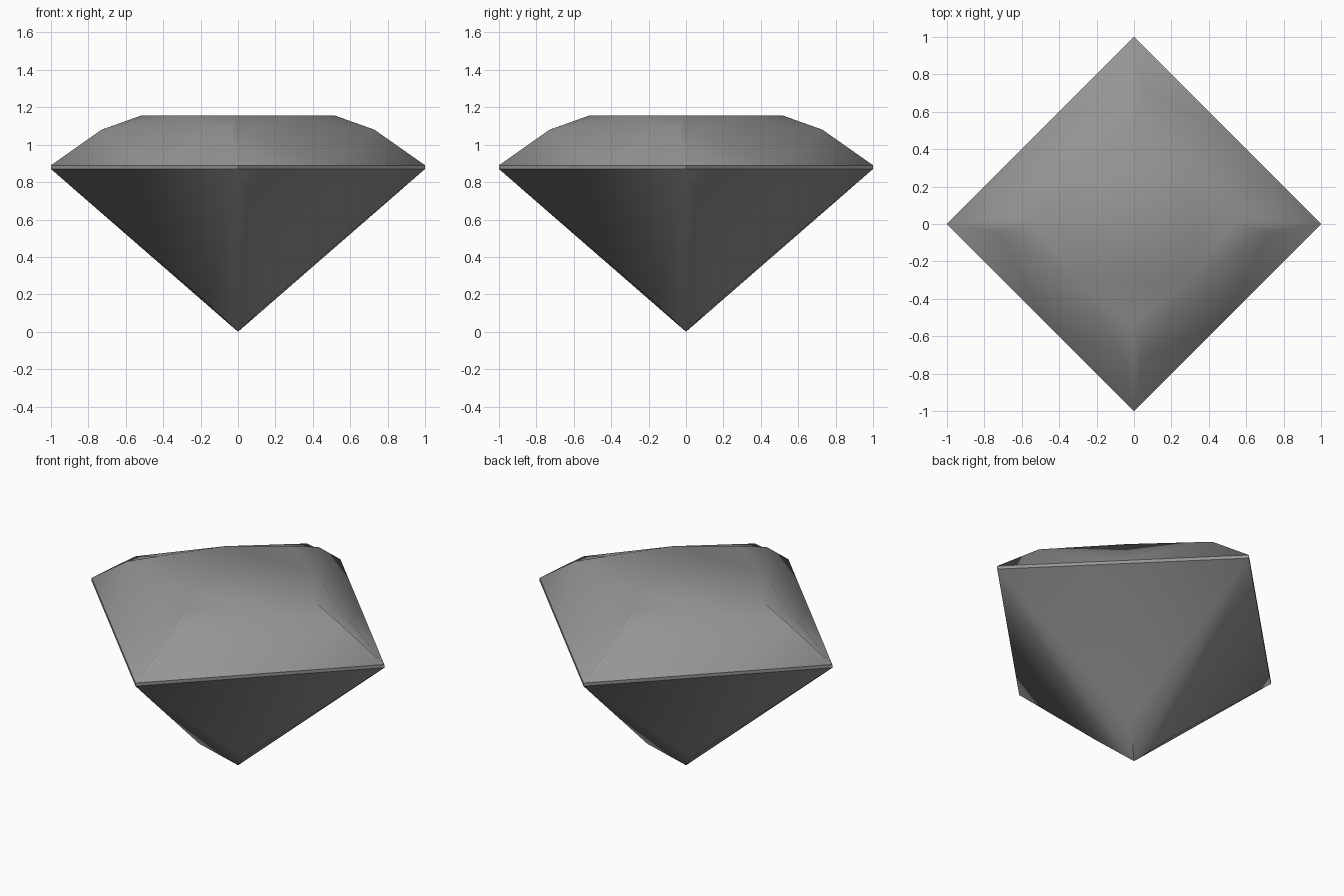
import bpy
import bmesh
from math import radians

cube = bpy.data.objects.get("Cube")
if cube:
    bpy.data.objects.remove(cube, do_unlink=True)

GIRDLE_LOW, GIRDLE_HIGH, TABLE_Z = 0.87, 0.89, 1.155

grey = bpy.data.materials.new("grey stone")
grey.use_nodes = True
colour = (0.3, 0.3, 0.3, 1)
grey.diffuse_color = colour
grey.node_tree.nodes["Principled BSDF"].inputs["Base Color"].default_value = colour

bm = bmesh.new()


def ring(x, y, z):
    """Four points, each a quarter turn from the last."""
    return [bm.verts.new(p) for p in ((x, y, z), (-y, x, z), (-x, -y, z), (y, -x, z))]


culet = bm.verts.new((0, 0, 0))
pavilion = ring(0.155, 0.155, 0.15)
low = ring(1, 0, GIRDLE_LOW)
high = ring(1, 0, GIRDLE_HIGH)
high_mid = ring(0.5, 0.5, GIRDLE_HIGH)
star_a = ring(0.73, 0.04, 1.08)
star_b = ring(0.73, -0.04, 1.08)
table_corner = ring(0.52, 0, TABLE_Z)
table_mid = ring(0.305, 0.305, TABLE_Z)

for i in range(4):
    n = (i + 1) % 4
    # Pavilion: one large facet per side and a narrow kite under each corner
    bm.faces.new((low[i], pavilion[i], low[n]))
    bm.faces.new((low[i], culet, pavilion[i]))
    bm.faces.new((low[i], pavilion[i - 1], culet))
    # Girdle band
    bm.faces.new((low[i], low[n], high[n], high_mid[i], high[i]))
    # Crown: girdle facets, corner kites, side kites and star facets
    bm.faces.new((high[i], high_mid[i], star_a[i]))
    bm.faces.new((high_mid[i], high[n], star_b[n]))
    bm.faces.new((high[i], star_a[i], table_corner[i], star_b[i]))
    bm.faces.new((high_mid[i], table_mid[i], star_a[i]))
    bm.faces.new((high_mid[i], star_b[n], table_mid[i]))
    bm.faces.new((star_a[i], table_mid[i], table_corner[i]))
    bm.faces.new((star_b[n], table_corner[n], table_mid[i]))

# Flat table on top
bm.faces.new([v for pair in zip(table_corner, table_mid) for v in pair])
bmesh.ops.recalc_face_normals(bm, faces=bm.faces)

mesh = bpy.data.meshes.new("gemstone")
bm.to_mesh(mesh)
bm.free()
mesh.materials.append(grey)
gem = bpy.data.objects.new("gemstone", mesh)
bpy.context.collection.objects.link(gem)

# Soft facets with crisp girdle edges
bpy.context.view_layer.objects.active = gem
gem.select_set(True)
bpy.ops.object.shade_smooth_by_angle(angle=radians(42))
for edge in mesh.edges:
    heights = [mesh.vertices[v].co.z for v in edge.vertices]
    if all(GIRDLE_LOW - 0.001 < z < GIRDLE_HIGH + 0.001 for z in heights):
        edge.use_edge_sharp = True
